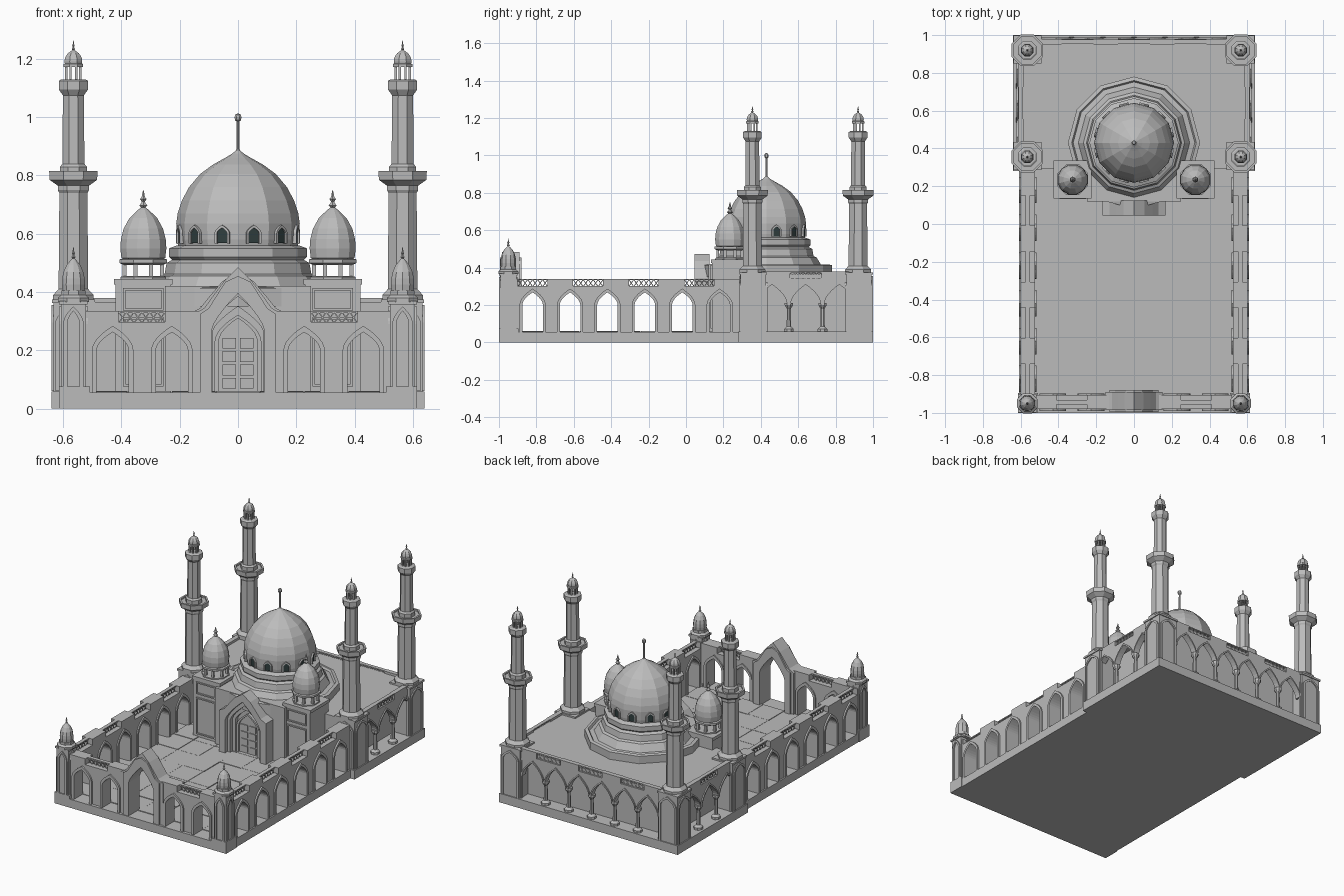
import bpy, bmesh, random
from math import cos, sin, pi, radians, hypot
from mathutils import Matrix, Vector

if "Cube" in bpy.data.objects:
    bpy.data.objects.remove(bpy.data.objects["Cube"])
random.seed(4)


def material(name, rgb):
    m = bpy.data.materials.new(name)
    m.use_nodes = True
    m.diffuse_color = (*rgb, 1)
    m.node_tree.nodes["Principled BSDF"].inputs["Base Color"].default_value = (*rgb, 1)
    return m


stone = material("grey stone", (0.5, 0.5, 0.5))
glass = material("dark glass", (0.03, 0.05, 0.05))


def part(name, build, mirror=False, mat=stone):
    """Run a builder on a fresh bmesh and turn it into an object."""
    bm = bmesh.new()
    build(bm)
    bmesh.ops.remove_doubles(bm, verts=bm.verts, dist=1e-5)
    bmesh.ops.recalc_face_normals(bm, faces=bm.faces)
    me = bpy.data.meshes.new(name)
    bm.to_mesh(me)
    bm.free()
    me.materials.append(mat)
    ob = bpy.data.objects.new(name, me)
    bpy.context.scene.collection.objects.link(ob)
    if mirror:
        ob.modifiers.new("mirror", 'MIRROR')


def box(bm, x0, x1, y0, y1, z0, z1):
    m = Matrix.Translation(((x0 + x1) / 2, (y0 + y1) / 2, (z0 + z1) / 2))
    m = m @ Matrix.Diagonal((x1 - x0, y1 - y0, z1 - z0, 1))
    bmesh.ops.create_cube(bm, size=1, matrix=m)


def prism(bm, pts, v0, v1, axis='x'):
    """Extrude a (u, z) outline from v0 to v1; u runs along the given axis."""
    rows = [[bm.verts.new((u, v, z) if axis == 'x' else (v, u, z)) for u, z in pts]
            for v in (v0, v1)]
    bm.faces.new(rows[0])
    bm.faces.new(rows[1][::-1])
    for i in range(len(pts)):
        j = (i + 1) % len(pts)
        bm.faces.new((rows[0][i], rows[1][i], rows[1][j], rows[0][j]))


def lathe(bm, profile, x, y, n, turn=0.5):
    rings = [[bm.verts.new((x + r * cos(2 * pi * (i + turn) / n),
                            y + r * sin(2 * pi * (i + turn) / n), z)) for i in range(n)]
             for r, z in profile]
    for a, b in zip(rings, rings[1:]):
        for i in range(n):
            j = (i + 1) % n
            bm.faces.new((a[i], a[j], b[j], b[i]))
    bm.faces.new(rings[0][::-1])
    bm.faces.new(rings[-1])


def arch(c, hw, z0, zs, zt, p=1.9, n=6):
    side = [(hw * (1 - (i / n) ** p), zs + (zt - zs) * i / n) for i in range(n + 1)]
    if zs > z0:
        side.insert(0, (hw, z0))
    return [(c - u, z) for u, z in side] + [(c + u, z) for u, z in side[-2::-1]]


def band(bm, c, inner, outer, z0, zs, zt, lift, v0, v1, axis='x'):
    """Moulding around an arched opening."""
    prism(bm, arch(c, outer, z0, zs, zt + lift) + arch(c, inner, z0, zs, zt)[::-1], v0, v1, axis)


def wall(bm, u0, u1, z0, z1, arches, notches, v0, v1, axis='x'):
    """Wall with arches open at the foot and lattice panels along the top."""
    pts = [(u0, z0)]
    for a in arches:
        pts += arch(*a)
    pts += [(u1, z0), (u1, z1)]
    for c, hw in notches[::-1]:
        pts += [(c + hw, z1), (c + hw, z1 - .038), (c - hw, z1 - .038), (c - hw, z1)]
    prism(bm, pts + [(u0, z1)], v0, v1, axis)
    for c, hw in notches:
        lattice(bm, c, hw, z1, (v0 + v1) / 2, axis)


def lattice(bm, c, hw, z1, v, axis):
    lo, hi, n = z1 - .038, z1 - .007, 6
    prism(bm, [(c - hw, hi), (c + hw, hi), (c + hw, z1), (c - hw, z1)], v - .012, v + .012, axis)
    step = 2 * hw / n
    for i in range(n):
        a = c - hw + i * step
        for z, w in ((lo, hi), (hi, lo)):
            prism(bm, [(a, z), (a + .005, z), (a + step, w), (a + step - .005, w)], v - .008, v + .008, axis)


# Plinth, paving
def plinth(bm):
    box(bm, -.61, .61, -1, .29, 0, .055)
    box(bm, -.64, .64, .28, 1, 0, .058)


def paving(bm):
    for i in range(7):
        for j in range(7):
            x, y = -.53 + i * .1515, -.9 + j * .165
            box(bm, x, x + .149, y, y + .163, .05, .057 + random.random() * .004)


part("plinth", plinth)
part("courtyard_paving", paving)


# Courtyard walls
def side_wall(bm):
    centres = [-.82 + .2 * k for k in range(6)]
    wall(bm, -.93, .29, .055, .34, [(c, .055, .055, .2, .268) for c in centres],
         [(-.82 + .297 * k, .08) for k in range(4)], .525, .6, 'y')
    for c in centres:
        band(bm, c, .055, .07, .055, .2, .268, .02, .517, .61, 'y')


def front_wall(bm):
    wall(bm, .13, .55, .055, .335, [(c, .055, .055, .2, .262) for c in (.227, .43)],
         [(.33, .08)], -.98, -.905)
    for c in (.227, .43):
        band(bm, c, .055, .071, .055, .2, .262, .022, -.99, -.897)


part("courtyard_side_wall", side_wall, True)
part("courtyard_front_wall", front_wall, True)


# Peaked portals: one in the front wall, one before the hall
def hood(bm, hw, top, inner, apex, v0, v1):
    half = [(hw, .055), (hw, .325), (hw * .77, .345), (hw * .58, .385), (hw * .33, .435)]
    outline = [(-u, z) for u, z in half] + [(0, top)] + half[::-1]
    prism(bm, outline + arch(0, inner, .055, .27, apex, 1.4)[::-1], v0, v1)


def gate(bm):
    hood(bm, .15, .485, .1, .415, -.985, -.89)
    hood(bm, .13, .455, .09, .395, -.995, -.88)


def portal(bm):
    hood(bm, .168, .472, .125, .42, .045, .125)
    hood(bm, .15, .44, .105, .385, .07, .125)
    hood(bm, .13, .41, .085, .35, .095, .125)
    box(bm, -.25, .25, .12, .4, .055, .42)


def door(bm):
    prism(bm, arch(0, .075, .055, .23, .315, 2.4), .112, .121)
    band(bm, 0, .066, .08, .055, .23, .31, .012, .1, .121)
    for s in (-1, 1):
        for k in range(4):
            c, z = s * .03, .068 + k * .046
            box(bm, c - .023, c + .023, .106, .114, z, z + .037)


part("front_gate", gate)
part("hall_portal", portal)
part("hall_door", door)


# Prayer hall with arcades on the sides and the back
def hall(bm):
    box(bm, -.52, .52, .31, .91, .055, .36)
    box(bm, -.6, .6, .29, .97, .335, .365)
    box(bm, -.6, .6, .29, .33, .055, .36)


def column(bm, x, y):
    lathe(bm, [(.028, .055), (.028, .072), (.013, .085), (.011, .18), (.024, .2), (.024, .212)], x, y, 8)


def side_arcade(bm):
    ys = [.46 + .18 * k for k in range(3)]
    wall(bm, .37, .91, .205, .38, [(c, .08, .205, .205, .31) for c in ys], [(.64, .085)], .585, .615, 'y')
    for c in ys:
        band(bm, c, .08, .088, .205, .205, .31, .012, .582, .622, 'y')
    for y in (.55, .73):
        column(bm, .6, y)


def back_arcade(bm):
    xs = [-.4125 + .165 * k for k in range(6)]
    wall(bm, -.5, .5, .205, .38, [(c, .073, .205, .205, .31) for c in xs],
         [(-.3, .085), (0, .085), (.3, .085)], .95, .98)
    for c in xs:
        band(bm, c, .073, .081, .205, .205, .31, .012, .947, .987)
    for c in xs[1:]:
        column(bm, c - .0825, .965)


part("prayer_hall", hall)
part("side_arcade", side_arcade, True)
part("back_arcade", back_arcade)


# Corner piers with raised arched panels
def pier(bm, x, y, hw, top, pw, zt):
    box(bm, x - hw, x + hw, y - hw, y + hw, 0, top)
    box(bm, x - hw - .006, x + hw + .006, y - hw - .006, y + hw + .006, top - .012, top)
    for axis, c, v in (('x', x, y), ('y', y, x)):
        band(bm, c, pw - .014, pw, .06, zt - .06, zt - .015, .015, v - hw - .007, v + hw + .007, axis)


def hall_piers(bm):
    for y in (.36, .925):
        pier(bm, .565, y, .068, .375, .062, .355)


def front_pier(bm):
    pier(bm, .565, -.95, .043, .37, .035, .35)
    box(bm, .508, .615, -1, -.895, 0, .075)


part("hall_pier", hall_piers, True)
part("courtyard_pier", front_pier, True)


# Onion dome with finial, shared by all small domes
def onion(bm, x, y, r, z, h, n, tip):
    shape = ((.8, 0), (.95, .04), (1, .22), (.97, .4), (.85, .6), (.6, .8), (.25, .95), (.1, 1))
    lathe(bm, [(r * a, z + h * b) for a, b in shape], x, y, n)
    k, t = r * .2, z + h
    steps = ((.5, 0), (1, .12), (.5, .25), (.4, .35), (.8, .48), (.4, .6), (.25, .8), (.05, 1))
    lathe(bm, [(k * a, t + tip * b) for a, b in steps], x, y, 6)


def ring_posts(bm, x, y, r, z0, z1, w):
    for k in range(8):
        a = pi * (k + .5) / 4
        lathe(bm, [(w, z0), (w, z1)], x + r * cos(a), y + r * sin(a), 4)


def corner_dome(bm):
    lathe(bm, [(.058, .365), (.058, .38), (.045, .39), (.045, .405)], .565, -.95, 8)
    onion(bm, .565, -.95, .042, .4, .115, 10, .04)


part("courtyard_corner_dome", corner_dome, True)


# Minarets
def minarets(bm):
    for y in (.355, .92):
        lathe(bm, [(.075, .37), (.075, .39), (.055, .41), (.052, .74), (.058, .75), (.058, .765),
                   (.088, .785), (.09, .815), (.078, .815), (.078, .805), (.05, .805), (.05, .83),
                   (.041, .84), (.039, 1.075), (.054, 1.095), (.054, 1.125), (.045, 1.13)], .565, y, 8)
        ring_posts(bm, .565, y, .026, 1.125, 1.18, .006)
        lathe(bm, [(.036, 1.172), (.036, 1.182), (.03, 1.186)], .565, y, 8)
        onion(bm, .565, y, .033, 1.18, .05, 8, .035)


part("minaret", minarets, True)


# Flanking towers with domed kiosks
def kiosk(bm):
    x, y = .325, .235
    box(bm, x - .095, x + .095, .14, .33, .055, .44)
    box(bm, x - .1, x + .1, .135, .335, .425, .445)
    for z0, z1 in ((.08, .31), (.34, .41)):
        for a, b in ((x - .07, x - .062), (x + .062, x + .07)):
            box(bm, a, b, .132, .145, z0, z1)
        for z in (z0, z1):
            box(bm, x - .07, x + .07, .132, .145, z - .004, z + .004)
    lathe(bm, [(.084, .44), (.084, .452), (.075, .455)], x, y, 8)
    ring_posts(bm, x, y, .07, .45, .5, .01)
    lathe(bm, [(.075, .493), (.088, .5), (.088, .512), (.07, .516)], x, y, 8)
    onion(bm, x, y, .082, .51, .18, 12, .06)


part("kiosk_tower", kiosk, True)


# Main dome on stepped base
def dome_base(bm):
    lathe(bm, [(.35, .35), (.35, .413), (.33, .418), (.322, .405), (.295, .41), (.268, .455),
               (.252, .462), (.245, .5), (.226, .51), (.236, .52), (.236, .55), (.21, .56), (.2, .56)],
          0, .43, 12, 0)


def dome(bm):
    lathe(bm, [(.205, .555), (.21, .58), (.212, .635), (.207, .67), (.192, .715), (.168, .76),
               (.13, .805), (.085, .838), (.045, .86), (.02, .875), (.008, .885)], 0, .43, 12, 0)
    lathe(bm, [(.014, .875), (.006, .89), (.005, .985), (.011, .99), (.013, 1), (.009, 1.01), (.001, 1.013)],
          0, .43, 8)


def around(bm, build):
    """Repeat a front-facing detail on the twelve faces of the drum."""
    for k in range(12):
        old = set(bm.verts)
        build(bm)
        new = [v for v in bm.verts if v not in old]
        bmesh.ops.transform(bm, verts=new, matrix=Matrix.Translation((0, .43, 0)) @ Matrix.Rotation(radians(15 + 30 * k), 4, 'Z'))


part("dome_base", dome_base)
part("main_dome", dome)
part("dome_window_frame", lambda bm: around(
    bm, lambda b: band(b, 0, .018, .026, .566, .602, .62, .01, -.214, -.195)))
part("dome_window", lambda bm: around(
    bm, lambda b: prism(b, arch(0, .018, .568, .602, .62), -.2075, -.2)), mat=glass)
